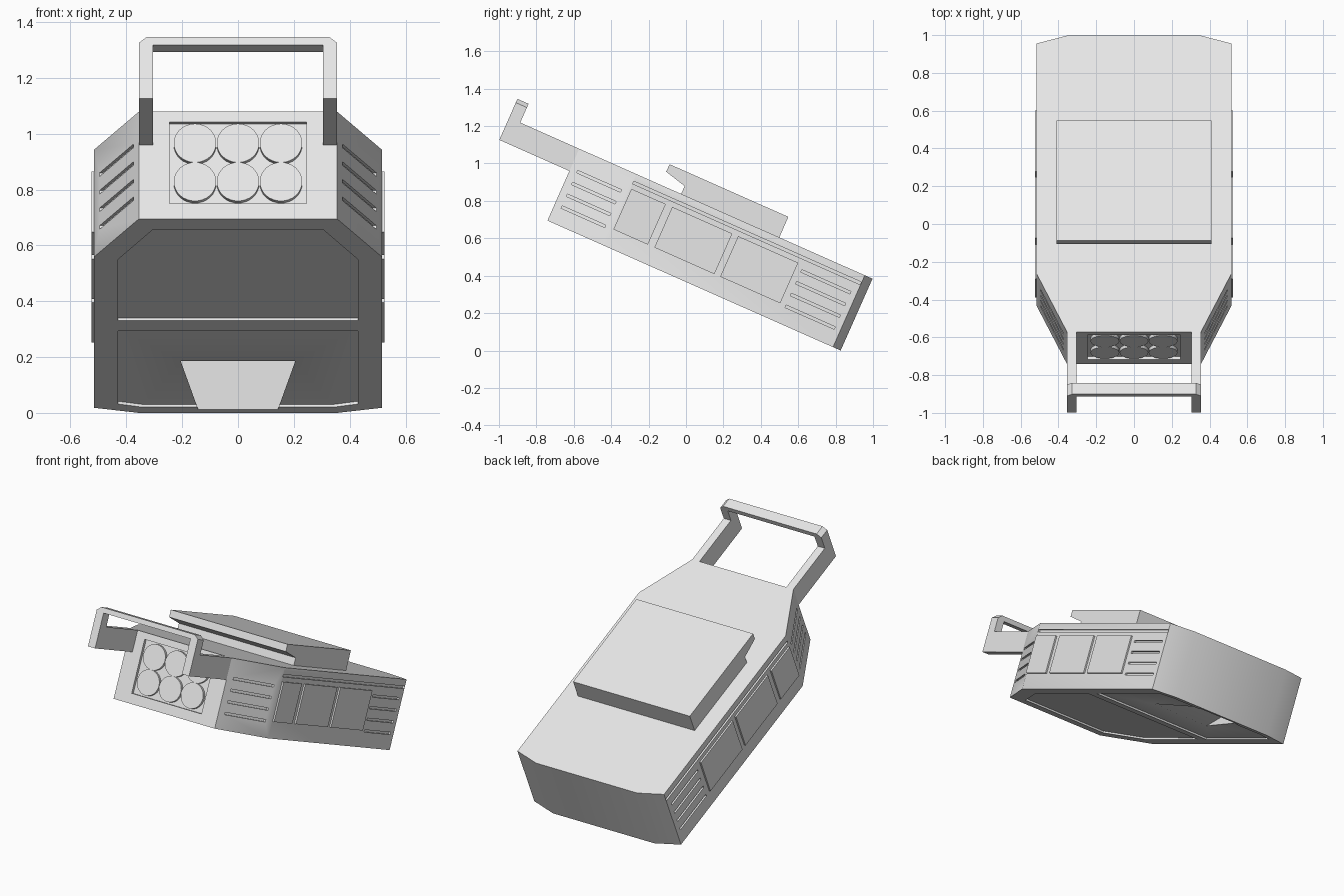
import bpy, bmesh, math
from mathutils import Matrix

if "Cube" in bpy.data.objects:
    bpy.data.objects.remove(bpy.data.objects["Cube"])

# Tilted frame: x across, u along the body towards the back, v up through it
ANGLE = math.radians(23.9)
LENGTH, HEIGHT = 1.715, 0.42
S, C = math.sin(ANGLE), math.cos(ANGLE)
TILT = Matrix(((1, 0, 0, 0), (0, C, S, -0.741), (0, -S, C, LENGTH * S), (0, 0, 0, 1)))

grey = bpy.data.materials.new("light grey")
grey.use_nodes = True
GREY = (0.8, 0.8, 0.8, 1)
grey.diffuse_color = GREY
grey.node_tree.nodes["Principled BSDF"].inputs["Base Color"].default_value = GREY


def prism(bm, pts, axis, a, b):
    """Extrude a 2D outline along the given axis from a to b."""
    def place(p, w):
        co = list(p)
        co.insert(axis, w)
        return co
    low = [bm.verts.new(place(p, a)) for p in pts]
    high = [bm.verts.new(place(p, b)) for p in pts]
    faces = [bm.faces.new(low), bm.faces.new(high)]
    n = len(pts)
    for i in range(n):
        j = (i + 1) % n
        faces.append(bm.faces.new((low[i], low[j], high[j], high[i])))
    bmesh.ops.recalc_face_normals(bm, faces=faces)


def rect(a0, a1, b0, b1):
    return [(a0, b0), (a1, b0), (a1, b1), (a0, b1)]


def mirrored(half):
    """Complete a right half outline with its mirror image."""
    return half + [(-x, y) for x, y in reversed(half)]


def finish(bm, name, matrix=TILT):
    bm.transform(matrix)
    mesh = bpy.data.meshes.new(name)
    bm.to_mesh(mesh)
    bm.free()
    mesh.materials.append(grey)
    obj = bpy.data.objects.new(name, mesh)
    bpy.context.collection.objects.link(obj)
    return obj


def cut(obj, cutter):
    cutter.hide_render = True
    mod = obj.modifiers.new("cut", "BOOLEAN")
    mod.operation = "DIFFERENCE"
    mod.solver = "EXACT"
    mod.object = cutter
    graph = bpy.context.evaluated_depsgraph_get()
    mesh = bpy.data.meshes.new_from_object(obj.evaluated_get(graph))
    obj.modifiers.clear()
    obj.data = mesh
    bpy.data.objects.remove(cutter)


# Main hull
NOSE, WIDE, TAPER = 0.355, 0.515, 0.335
bm = bmesh.new()
prism(bm, mirrored([(NOSE, 0), (WIDE, TAPER), (WIDE, LENGTH - 0.045), (NOSE, LENGTH)]),
      2, 0, HEIGHT)
body = finish(bm, "body")


def side_x(u):
    return NOSE + (WIDE - NOSE) * min(u / TAPER, 1)


def side_slot(bm, u0, u1, v, thick, depth=0.012):
    """Groove following the side wall, on both sides."""
    a, b = side_x(u0), side_x(u1)
    for s in (1, -1):
        prism(bm, [(s * (a - depth), u0), (s * (b - depth), u1),
                   (s * (b + 0.03), u1), (s * (a + 0.03), u0)],
              2, v - thick / 2, v + thick / 2)


# Vents, long grooves, lamp recess and sunken belly panels
bm = bmesh.new()
for i in range(4):
    v = 0.097 + 0.069 * i
    side_slot(bm, 0.04, 0.295, v, 0.014)
    side_slot(bm, 1.35, 1.637, v, 0.014)
side_slot(bm, TAPER + 0.002, LENGTH - 0.048, 0.372, 0.015)
prism(bm, rect(-0.245, 0.245, -0.03, 0.018), 2, 0.06, 0.38)
prism(bm, mirrored([(0.305, 0.095), (0.43, 0.36), (0.43, 0.9)]), 2, -0.03, 0.011)
prism(bm, mirrored([(0.43, 0.99), (0.43, 1.637), (0.34, 1.665)]), 2, -0.03, 0.011)
cut(body, finish(bm, "groove_cutter"))

# Wedge-shaped opening under the back, square to the ground
bm = bmesh.new()
prism(bm, mirrored([(0.12, -0.05), (0.205, 0.185)]), 1, 0.3, 0.8)
cut(body, finish(bm, "opening_cutter", Matrix()))

# Raised side panels
for side, s in (("left", 1), ("right", -1)):
    for i, (u0, u1) in enumerate(((0.342, 0.543), (0.581, 0.932), (0.966, 1.317))):
        bm = bmesh.new()
        prism(bm, rect(s * 0.505, s * 0.525, u0, u1), 2, 0.1, 0.337)
        finish(bm, f"{side}_side_panel_{i + 1}")

# Top cover with an undercut front lip
bm = bmesh.new()
prism(bm, [(0.475, 0.54), (0.475, 0.496), (0.596, 0.466), (0.596, 0.415),
           (1.17, 0.415), (1.17, 0.54)], 0, -0.41, 0.41)
finish(bm, "top_cover")

# Carrying handle: upright hoop and two arms
bm = bmesh.new()
hoop = [(0.305, 0.29), (NOSE, 0.29), (NOSE, 0.508), (0.328, 0.53)]
prism(bm, hoop + [(-x, v) for x, v in reversed(hoop)] + [(-0.305, 0.5), (0.305, 0.5)],
      1, -0.41, -0.345)
finish(bm, "handle_hoop")
for side, s in (("left", 1), ("right", -1)):
    bm = bmesh.new()
    prism(bm, rect(s * 0.305, s * NOSE, -0.345, 0), 2, 0.29, HEIGHT)
    finish(bm, f"{side}_handle_arm")

# Six round lenses in the front recess
bm = bmesh.new()
for x in (-0.154, 0, 0.154):
    for v in (0.146, 0.297):
        place = Matrix.Translation((x, 0.01, v)) @ Matrix.Rotation(math.pi / 2, 4, "X")
        bmesh.ops.create_cone(bm, cap_ends=True, segments=32, radius1=0.076,
                              radius2=0.076, depth=0.02, matrix=place)
finish(bm, "front_lenses")

# Smooth shading with crisp edges
for obj in bpy.context.scene.objects:
    obj.select_set(obj.type == "MESH")
bpy.context.view_layer.objects.active = body
bpy.ops.object.shade_smooth_by_angle(angle=math.radians(30))
